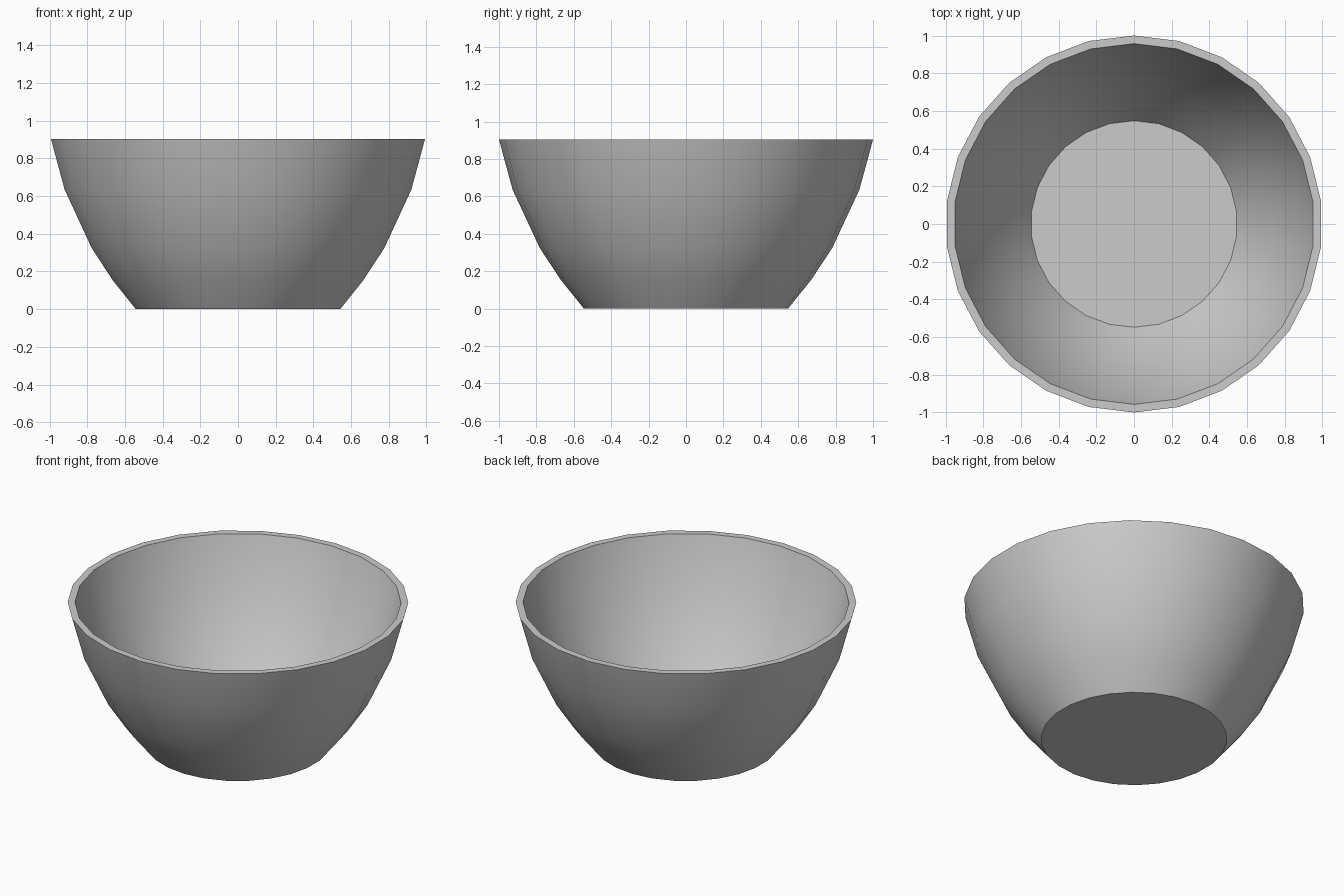
import bpy, bmesh, math

if "Cube" in bpy.data.objects:
    bpy.data.objects.remove(bpy.data.objects["Cube"])

SIDES = 26
# (radius, height): outer wall going up, then inner wall going down to the floor
profile = [(0.546, 0.0), (0.67, 0.154), (0.782, 0.324), (0.927, 0.635), (1.0, 0.904),
           (0.957, 0.904), (0.882, 0.642), (0.737, 0.345), (0.632, 0.175), (0.548, 0.055)]

bm = bmesh.new()

# Rings, with a corner on the y axis
rings = []
for r, z in profile:
    ring = []
    for i in range(SIDES):
        a = math.pi / 2 + 2 * math.pi * i / SIDES
        ring.append(bm.verts.new((r * math.cos(a), r * math.sin(a), z)))
    rings.append(ring)

# Walls and rim
for low, high in zip(rings, rings[1:]):
    for i in range(SIDES):
        j = (i + 1) % SIDES
        bm.faces.new((low[i], low[j], high[j], high[i]))

# Flat underside and inner floor
bm.faces.new(rings[0][::-1])
bm.faces.new(rings[-1])
bmesh.ops.recalc_face_normals(bm, faces=bm.faces[:])

mesh = bpy.data.meshes.new("bowl")
bm.to_mesh(mesh)
bm.free()
bowl = bpy.data.objects.new("bowl", mesh)
bpy.context.collection.objects.link(bowl)

# Smooth walls, crisp rim and base
bpy.context.view_layer.objects.active = bowl
bowl.select_set(True)
bpy.ops.object.shade_smooth_by_angle(angle=math.radians(35))
